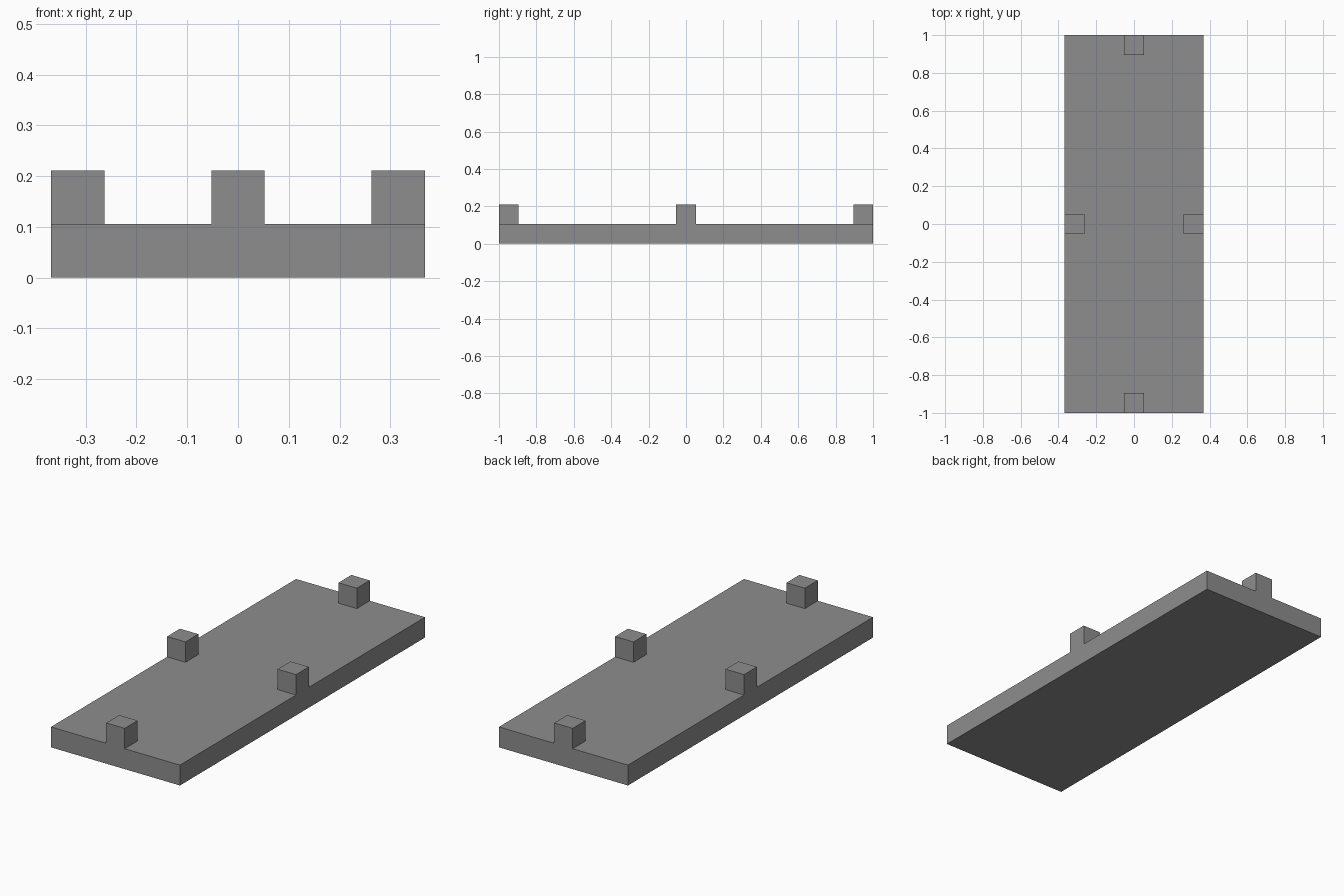
import bpy

default_cube = bpy.data.objects.get("Cube")
if default_cube:
    bpy.data.objects.remove(default_cube, do_unlink=True)

U = 2 / 19            # peg edge length; the board is 7 x 19 x 1 of these
HALF_X, HALF_Y = 3.5 * U, 9.5 * U

# Single grey material
grey = bpy.data.materials.new("mid_grey")
grey.use_nodes = True
colour = (0.27, 0.27, 0.27, 1)
grey.diffuse_color = colour
grey.node_tree.nodes["Principled BSDF"].inputs["Base Color"].default_value = colour


def box(name, size, centre):
    bpy.ops.mesh.primitive_cube_add(size=1, location=centre)
    obj = bpy.context.object
    obj.name = name
    obj.scale = size
    bpy.ops.object.transform_apply(location=False, rotation=False, scale=True)
    obj.data.materials.append(grey)
    return obj


# Flat board
box("board", (2 * HALF_X, 2 * HALF_Y, U), (0, 0, U / 2))

# One cubic peg flush with the middle of each edge
edge_x, edge_y = HALF_X - U / 2, HALF_Y - U / 2
pegs = {
    "front_peg": (0, -edge_y),
    "back_peg": (0, edge_y),
    "left_peg": (edge_x, 0),
    "right_peg": (-edge_x, 0),
}
for name, (x, y) in pegs.items():
    box(name, (U, U, U), (x, y, 1.5 * U))
